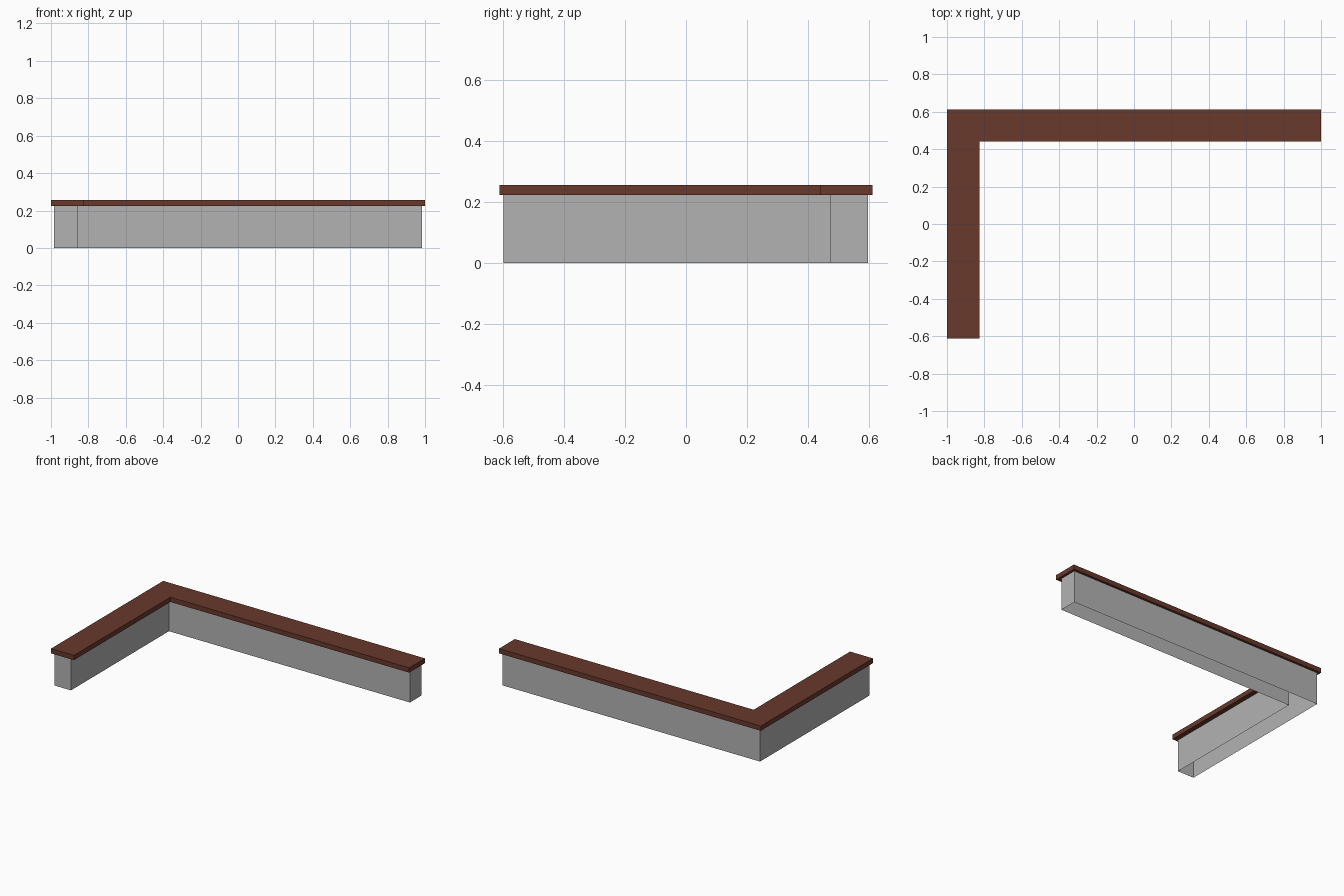
import bpy, bmesh

if "Cube" in bpy.data.objects:
    bpy.data.objects.remove(bpy.data.objects["Cube"])


def material(name, rgb):
    m = bpy.data.materials.new(name)
    m.diffuse_color = (*rgb, 1)
    m.use_nodes = True
    m.node_tree.nodes["Principled BSDF"].inputs["Base Color"].default_value = m.diffuse_color
    return m


def l_shape(name, x0, x1, y0, y1, xi, yi, z0, z1, mat, open_bottom=False):
    """Extruded L: long arm along the back, short arm along the left."""
    bm = bmesh.new()
    outline = [(x0, y0), (xi, y0), (xi, yi), (x1, yi), (x1, y1), (x0, y1)]
    base = bm.faces.new([bm.verts.new((x, y, z0)) for x, y in outline])
    ext = bmesh.ops.extrude_face_region(bm, geom=[base], use_keep_orig=True)
    top = [v for v in ext["geom"] if isinstance(v, bmesh.types.BMVert)]
    bmesh.ops.translate(bm, verts=top, vec=(0, 0, z1 - z0))
    bmesh.ops.recalc_face_normals(bm, faces=bm.faces)
    if open_bottom:
        low = [f for f in bm.faces if all(abs(v.co.z - z0) < 1e-5 for v in f.verts)]
        bmesh.ops.delete(bm, geom=low, context="FACES_ONLY")
    me = bpy.data.meshes.new(name)
    bm.to_mesh(me)
    bm.free()
    me.materials.append(mat)
    ob = bpy.data.objects.new(name, me)
    bpy.context.collection.objects.link(ob)
    return ob


grey = material("wall grey", (0.45, 0.45, 0.45))
brown = material("coping brown", (0.14, 0.04, 0.025))

# Hollow wall, open underneath
l_shape("wall", -0.983, 0.983, -0.598, 0.596, -0.858, 0.472, 0, 0.223, grey, True)
# Overhanging cap slab
l_shape("coping", -1, 1, -0.612, 0.612, -0.825, 0.44, 0.223, 0.256, brown)
